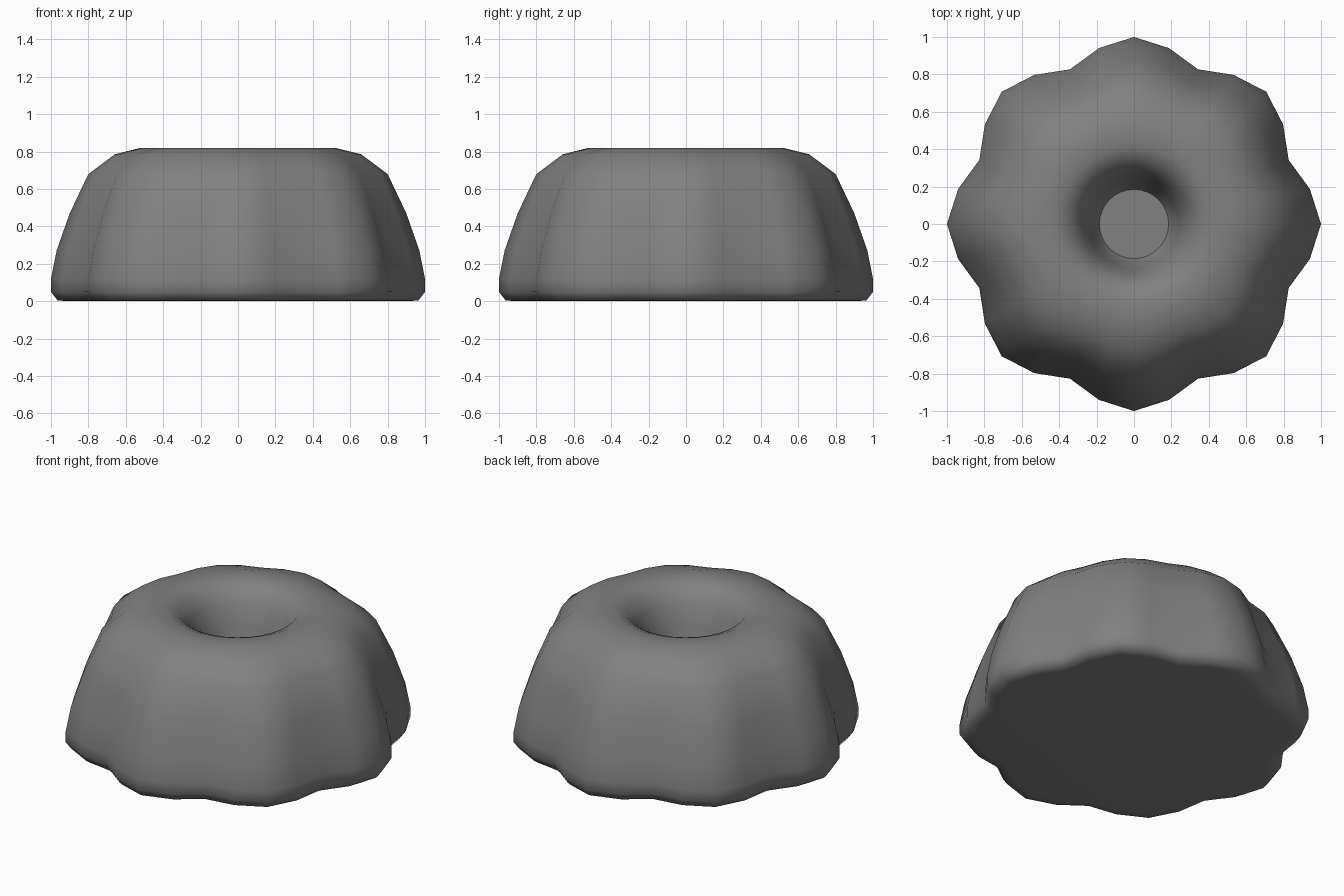
import bpy
import bmesh
from math import cos, sin, pi, radians

cube = bpy.data.objects.get("Cube")
if cube:
    bpy.data.objects.remove(cube, do_unlink=True)

# Plain grey body colour
grey = bpy.data.materials.new("grey")
grey.use_nodes = True
colour = (0.22, 0.22, 0.22, 1)
grey.diffuse_color = colour
grey.node_tree.nodes["Principled BSDF"].inputs["Base Color"].default_value = colour

# Profile from the underside, up the outside and down into the well:
# radius, height, strength of the fluting
PROFILE = [
    (0.91, 0.0, 1), (0.965, 0.005, 1), (1.0, 0.05, 1), (1.0, 0.12, 1),
    (0.97, 0.27, 1), (0.90, 0.47, 0.95), (0.80, 0.68, 0.7),
    (0.66, 0.785, 0.45), (0.52, 0.82, 0.15), (0.41, 0.82, 0),
    (0.34, 0.79, 0), (0.28, 0.71, 0), (0.24, 0.58, 0),
    (0.21, 0.45, 0), (0.185, 0.40, 0),
]
SEGMENTS = 32
LOBES = 8


def flute(angle):
    """Inward dent of the wall between two lobes."""
    return 0.105 * ((1 - cos(LOBES * angle)) / 2) ** 1.35


def make_ring(bm, radius, height, strength):
    ring = []
    for i in range(SEGMENTS):
        a = 2 * pi * i / SEGMENTS
        r = radius * (1 - strength * flute(a))
        ring.append(bm.verts.new((r * cos(a), r * sin(a), height)))
    return ring


# Fluted ring cake: rings bridged with quads, closed below and in the well
bm = bmesh.new()
rings = [make_ring(bm, *point) for point in PROFILE]
for low, high in zip(rings, rings[1:]):
    for i in range(SEGMENTS):
        j = (i + 1) % SEGMENTS
        bm.faces.new((low[i], low[j], high[j], high[i]))
bm.faces.new(rings[0][::-1])
bm.faces.new(rings[-1])
bmesh.ops.recalc_face_normals(bm, faces=bm.faces)

mesh = bpy.data.meshes.new("fluted_cake")
bm.to_mesh(mesh)
bm.free()
mesh.materials.append(grey)
cake = bpy.data.objects.new("fluted_cake", mesh)
bpy.context.collection.objects.link(cake)

bpy.ops.object.select_all(action="DESELECT")
cake.select_set(True)
bpy.context.view_layer.objects.active = cake
bpy.ops.object.shade_smooth_by_angle(angle=radians(60))
